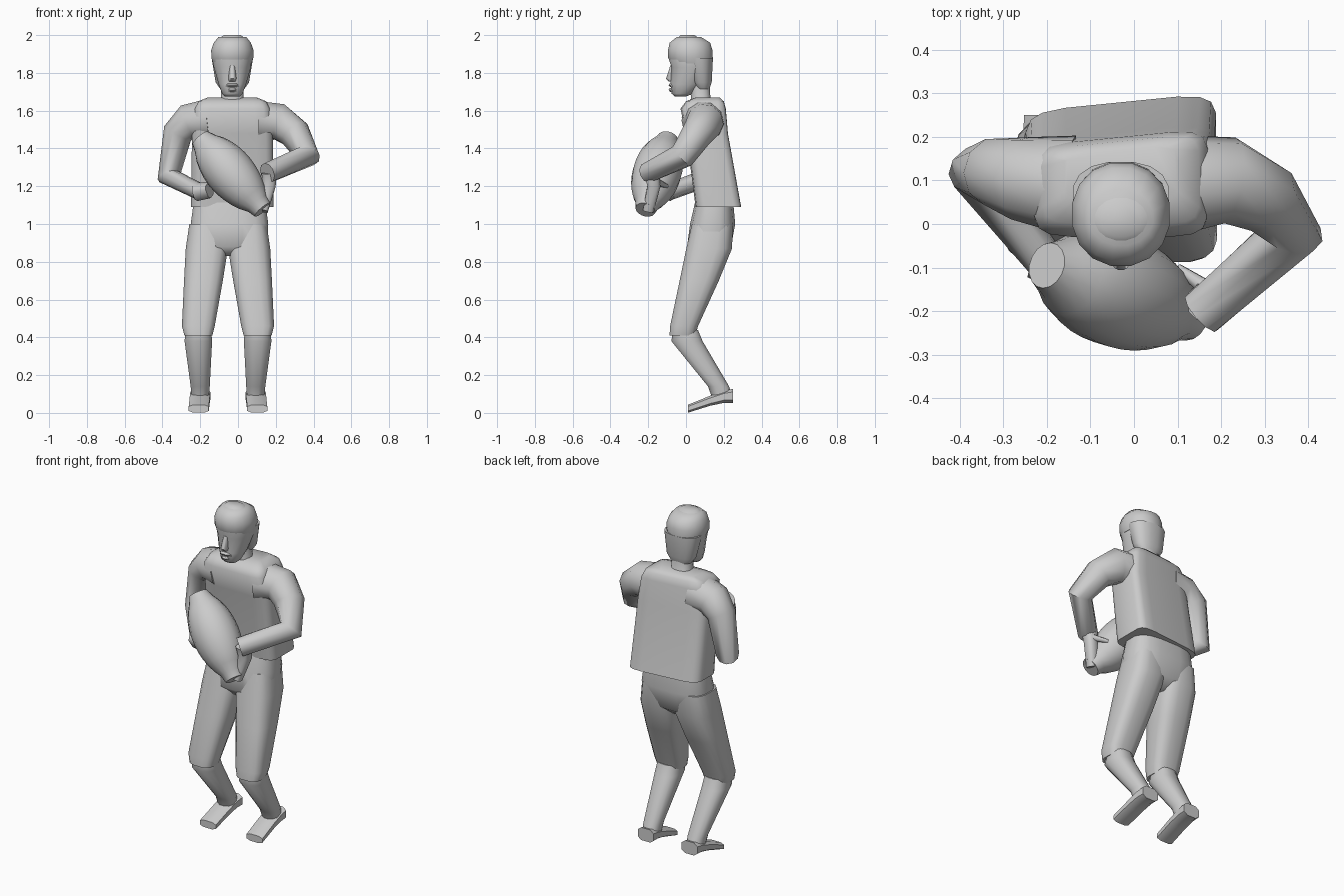
import bpy, bmesh, math
from mathutils import Vector, Quaternion

if "Cube" in bpy.data.objects:
    bpy.data.objects.remove(bpy.data.objects["Cube"])

LEVEL = Quaternion()
UPRIGHT = Quaternion((1, 0, 0), math.pi / 2)


def rounded_outline(sides, power):
    """Unit outline that moves from a circle towards a box as the power grows."""
    outline = []
    for k in range(sides):
        angle = math.tau * (k + .5) / sides
        wave = (math.cos(angle), math.sin(angle))
        outline.append([math.copysign(abs(w) ** (2 / power), w) for w in wave])
    return outline


def path_frames(centres):
    """Turn each section to face along the path, mitred at the bends."""
    frames = []
    turn, heading = Quaternion(), Vector((0, 0, 1))
    for i, centre in enumerate(centres):
        before = (centre - centres[max(i - 1, 0)]).normalized()
        after = (centres[min(i + 1, len(centres) - 1)] - centre).normalized()
        tangent = (before + after).normalized()
        turn = heading.rotation_difference(tangent) @ turn
        heading = tangent
        frames.append(turn)
    return frames


def loft(name, centres, widths, depths, frames, sides, power):
    """Skin a run of closed sections and cap both ends."""
    outline = rounded_outline(sides, power)
    bm = bmesh.new()
    loops = []
    for centre, width, depth, frame in zip(centres, widths, depths, frames):
        loops.append([bm.verts.new(centre + frame @ Vector((u * width, v * depth, 0)))
                      for u, v in outline])
    for low, high in zip(loops, loops[1:]):
        for k in range(sides):
            bm.faces.new((low[k - 1], low[k], high[k], high[k - 1]))
    for cap in (loops[0], loops[-1]):
        bm.faces.new(cap)
    bmesh.ops.recalc_face_normals(bm, faces=bm.faces)
    mesh = bpy.data.meshes.new(name)
    bm.to_mesh(mesh)
    bm.free()
    part = bpy.data.objects.new(name, mesh)
    bpy.context.collection.objects.link(part)
    bpy.ops.object.select_all(action='DESELECT')
    part.select_set(True)
    bpy.context.view_layer.objects.active = part
    bpy.ops.object.shade_smooth_by_angle(angle=math.radians(50))
    return part


def tube(name, points, start, end, width=None, frame=None, sides=8, power=2):
    """Limb along points whose radius runs evenly from start to end."""
    centres = [Vector(p) for p in points]
    count = len(centres)
    radii = [start + (end - start) * i / (count - 1) for i in range(count)]
    widths = [width or r for r in radii]
    frames = [frame] * count if frame else path_frames(centres)
    return loft(name, centres, widths, radii, frames, sides, power)


def ring(height, reach, front, back, shift=0):
    """Level section, reaching equally to left and right of its shifted middle."""
    return Vector((shift, (front + back) / 2, height)), reach, (back - front) / 2


def stack(name, middle, rings, sides=16, power=2.4):
    """Body part made of level sections around x = middle."""
    centres, widths, depths = zip(*rings)
    centres = [c + Vector((middle, 0, 0)) for c in centres]
    return loft(name, centres, widths, depths, [LEVEL] * len(rings), sides, power)


# Boxy shirt, leaning forward towards the shoulders
BODY = -.03
shirt = stack("shirt", BODY, [
    ring(height=1.09, reach=.22, front=.05, back=.28),
    ring(height=1.48, reach=.215, front=0, back=.21),
    ring(height=1.61, reach=.2, front=-.03, back=.2),
    ring(height=1.65, reach=.18, front=0, back=.19),
    ring(height=1.67, reach=.13, front=.05, back=.17)], power=6)
# Back panel is turned slightly, further out on the left
for vert in shirt.data.vertices:
    if vert.co.y > .15:
        vert.co.y += (vert.co.x - BODY) / 10

# Trousers: shared hips, then a pair of legs
stack("hips", -.045, [
    ring(height=1.13, reach=.19, front=.05, back=.25),
    ring(height=1, reach=.208, front=.02, back=.262),
    ring(height=.88, reach=.2, front=.004, back=.24),
    ring(height=.83, reach=.05, front=.05, back=.18)], power=3)

MID = -.053
for label, side in (("left", 1), ("right", -1)):
    stack(label + "_trouser_leg", MID, [
        ring(height=1, reach=.1, front=.03, back=.25, shift=side * .106),
        ring(height=.87, reach=.113, front=0, back=.245, shift=side * .112),
        ring(height=.7, reach=.104, front=-.035, back=.175, shift=side * .13),
        ring(height=.46, reach=.088, front=-.085, back=.065, shift=side * .157),
        ring(height=.41, reach=.075, front=-.088, back=.05, shift=side * .157)], power=3)
    stack(label + "_shin", MID, [
        ring(height=.44, reach=.07, front=-.07, back=.065, shift=side * .157),
        ring(height=.38, reach=.075, front=-.08, back=.09, shift=side * .157),
        ring(height=.14, reach=.052, front=.115, back=.23, shift=side * .147),
        ring(height=.07, reach=.046, front=.14, back=.25, shift=side * .147)], sides=12)
    foot = [(.146, .25, .09), (.148, .2, .085), (.15, .13, .065), (.155, .01, .022)]
    tube(label + "_foot", [(MID + side * x, y, z) for x, y, z in foot],
         start=.04, end=.022, width=.056, frame=UPRIGHT, power=3)

# Arms, with the left elbow swung out and the right one held back
tube("left_arm", [
    (.1, .09, 1.54), (.22, .1, 1.54), (.3, .06, 1.48), (.365, -.02, 1.36), (.155, -.205, 1.27)],
    start=.115, end=.055, sides=10)
tube("right_arm", [
    (-.15, .09, 1.55), (-.26, .105, 1.54), (-.32, .12, 1.48), (-.365, .125, 1.25),
    (-.2, -.09, 1.17)], start=.115, end=.045, sides=10)

# Hands gripping the ball
tube("left_hand", [(.165, -.18, 1.27), (.165, -.17, 1.2), (.13, -.2, 1.07)],
     start=.042, end=.03, power=3)
tube("left_thumb", [(.17, -.15, 1.22), (.1, -.1, 1.2)], start=.02, end=.01)
tube("right_hand", [(-.22, -.08, 1.17), (-.15, -.12, 1.18)],
     start=.045, end=.04, power=3)

# Oval ball with blunt ends
top, tip = Vector((-.2, -.095, 1.455)), Vector((.13, -.215, 1.075))
steps = [i / 12 for i in range(13)]
swell = [.13 * math.sqrt(max(.17, math.sin(math.pi * t ** .93))) for t in steps]
spine = [top.lerp(tip, t) for t in steps]
loft("ball", spine, swell, swell, path_frames(spine), sides=16, power=2)

# Neck and head
stack("neck", BODY, [
    ring(height=1.62, reach=.085, front=.02, back=.16),
    ring(height=1.67, reach=.06, front=.025, back=.13),
    ring(height=1.76, reach=.06, front=.02, back=.125)])
stack("head", BODY, [
    ring(height=1.675, reach=.04, front=-.06, back=0),
    ring(height=1.69, reach=.055, front=-.077, back=.04),
    ring(height=1.74, reach=.074, front=-.084, back=.09),
    ring(height=1.83, reach=.1, front=-.078, back=.13),
    ring(height=1.87, reach=.104, front=-.092, back=.13),
    ring(height=1.94, reach=.1, front=-.085, back=.12)], power=2.2)

# Hair: a fringe-rimmed cap, a fuller back and a crown patch
stack("hair_cap", BODY, [
    ring(height=1.85, reach=.104, front=-.08, back=.142),
    ring(height=1.88, reach=.113, front=-.097, back=.144),
    ring(height=1.92, reach=.114, front=-.098, back=.142),
    ring(height=1.96, reach=.1, front=-.088, back=.13),
    ring(height=1.99, reach=.075, front=-.05, back=.08)], power=2.1)
stack("hair_back", BODY, [
    ring(height=1.715, reach=.065, front=.055, back=.125),
    ring(height=1.75, reach=.09, front=.03, back=.137),
    ring(height=1.88, reach=.112, front=-.01, back=.144)], power=2.3)
stack("crown", BODY, [
    ring(height=1.98, reach=.077, front=-.047, back=.077),
    ring(height=2, reach=.045, front=-.03, back=.045)], power=2)

# Face details
stack("nose", BODY, [
    ring(height=1.755, reach=.018, front=-.092, back=-.05),
    ring(height=1.77, reach=.022, front=-.106, back=-.05),
    ring(height=1.84, reach=.013, front=-.083, back=-.05)])
for lip, height, reach in (("moustache", 1.735, .04), ("lower_lip", 1.71, .025)):
    stack(lip, BODY, [
        ring(height - .01, reach, front=-.085, back=-.05),
        ring(height, reach * .9, front=-.094, back=-.05),
        ring(height + .01, reach * .6, front=-.088, back=-.05)], sides=8)
